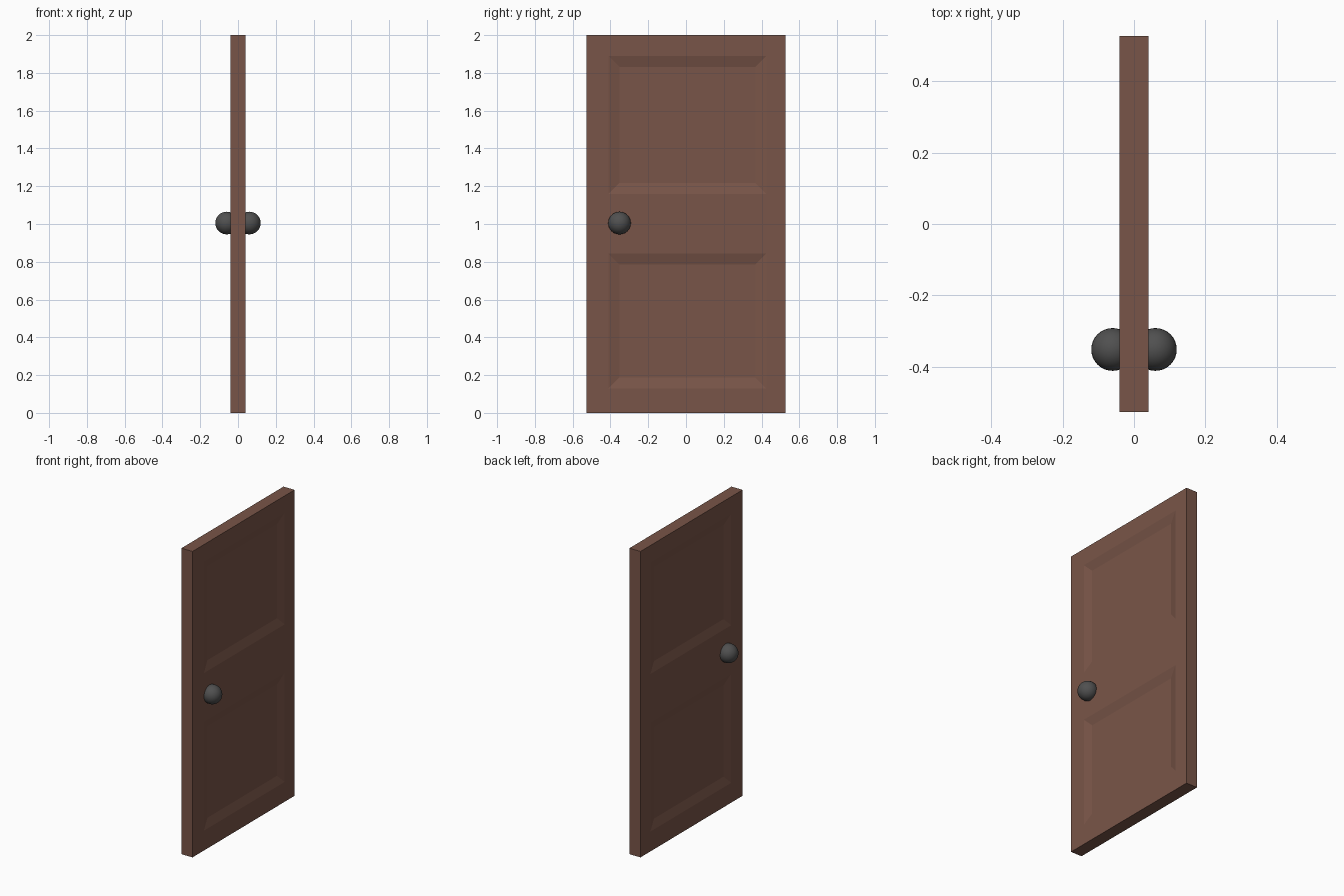
import bpy, bmesh

if "Cube" in bpy.data.objects:
    bpy.data.objects.remove(bpy.data.objects["Cube"])

def material(name, rgb):
    m = bpy.data.materials.new(name)
    m.diffuse_color = (*[((c / 255 + 0.055) / 1.055) ** 2.4 for c in rgb], 1)
    m.use_nodes = True
    m.node_tree.nodes["Principled BSDF"].inputs["Base Color"].default_value = m.diffuse_color
    return m

brown = material("brown wood", (121, 85, 72))
grey = material("dark grey metal", (80, 80, 80))

T = 0.04                 # half thickness of the slab
DEPTH = 0.015            # panel recess
BEVEL = 0.082            # width of the sloped panel border
YS = [-0.527, -0.41, 0.425, 0.527]
ZS = [0, 0.13, 0.843, 1.16, 1.89, 2]

# Door slab: grid of faces on both sides, panel cells inset and recessed
bm = bmesh.new()
panels = []
for x in (-T, T):
    grid = [[bm.verts.new((x, y, z)) for z in ZS] for y in YS]
    for i in range(3):
        for j in range(5):
            loop = [grid[i][j], grid[i + 1][j], grid[i + 1][j + 1], grid[i][j + 1]]
            f = bm.faces.new(loop if x > 0 else loop[::-1])
            if i == 1 and j in (1, 3):
                panels.append(f)
bm.normal_update()
for f in panels:
    bmesh.ops.inset_individual(bm, faces=[f], thickness=BEVEL, depth=-DEPTH)
# Close the rim between the two sides
rim = [e for e in bm.edges if e.is_boundary]
bmesh.ops.bridge_loops(bm, edges=rim)
bmesh.ops.recalc_face_normals(bm, faces=bm.faces)
mesh = bpy.data.meshes.new("door_slab")
bm.to_mesh(mesh)
bm.free()
door = bpy.data.objects.new("door_slab", mesh)
bpy.context.collection.objects.link(door)
mesh.materials.append(brown)

# Round knob on each side
for side, name in ((-1, "left_knob"), (1, "right_knob")):
    bpy.ops.mesh.primitive_uv_sphere_add(segments=32, ring_count=16, radius=0.06,
                                         location=(side * 0.06, -0.352, 1.005))
    knob = bpy.context.object
    knob.name = name
    knob.data.materials.append(grey)
    bpy.ops.object.shade_smooth()
